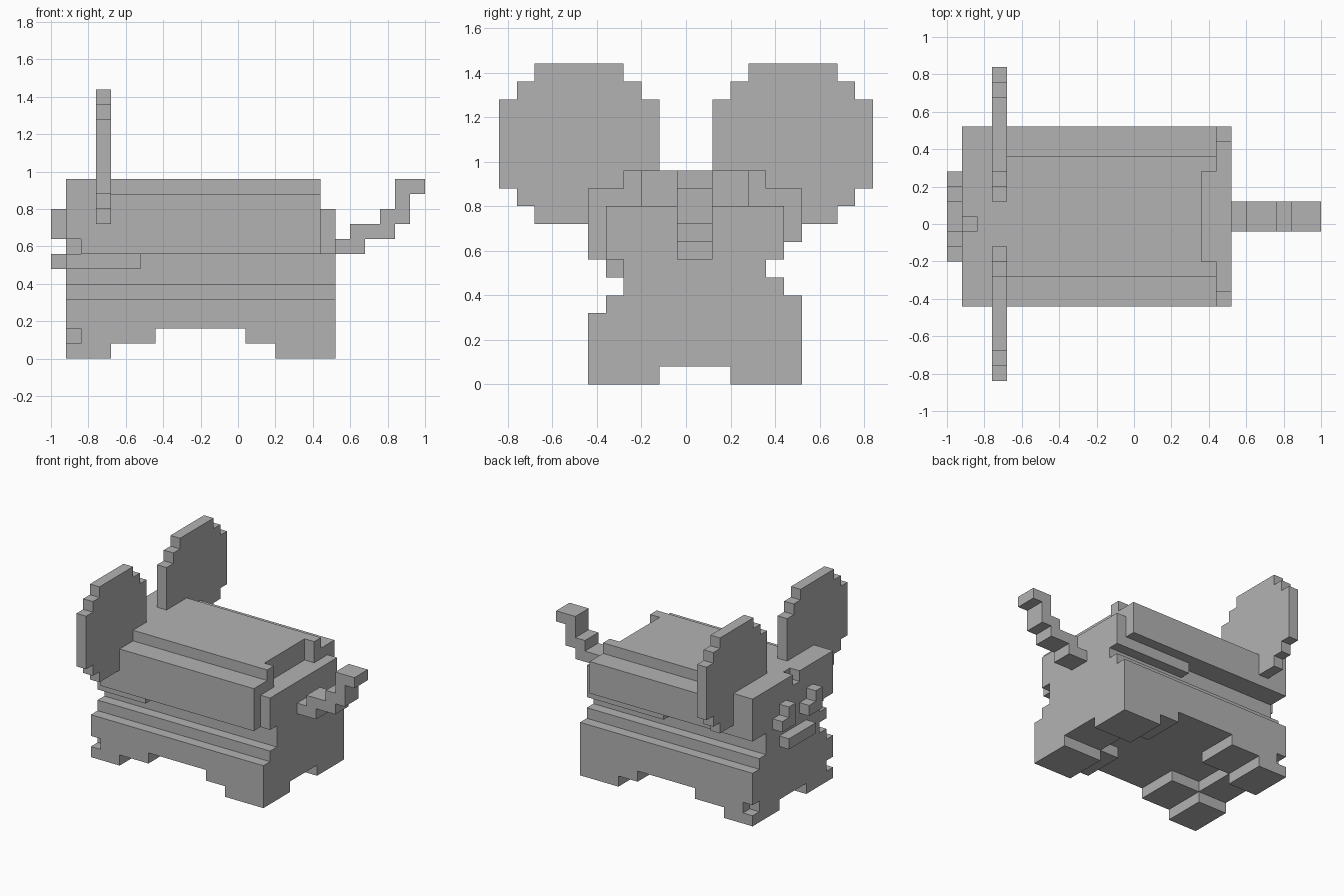
import bpy
import bmesh
from math import pi
from mathutils import Vector

U = 0.08                               # size of one block
ORIGIN = Vector((-1.0, -0.84, 0.0))    # corner of the block grid

cube = bpy.data.objects.get("Cube")
if cube:
    bpy.data.objects.remove(cube, do_unlink=True)

grey = bpy.data.materials.new("plain grey")
grey.use_nodes = True
grey.diffuse_color = (0.45, 0.45, 0.45, 1)
grey.node_tree.nodes["Principled BSDF"].inputs["Base Color"].default_value = grey.diffuse_color

AXES = [Vector(a) for a in ((1, 0, 0), (0, 1, 0), (0, 0, 1))]


def cells(box):
    """All grid cells in a box given as x, y and z ranges."""
    (x0, x1), (y0, y1), (z0, z1) = box
    return {(x, y, z) for x in range(x0, x1) for y in range(y0, y1) for z in range(z0, z1)}


def block_part(name, boxes, cuts=()):
    """Outer skin of the union of boxes minus the cuts, with flat areas merged."""
    solid = set().union(*map(cells, boxes)).difference(*map(cells, cuts))
    bm = bmesh.new()
    corners = {}

    def vert(p):
        key = tuple(round(c) for c in p)
        if key not in corners:
            corners[key] = bm.verts.new(ORIGIN + Vector(key) * U)
        return corners[key]

    for cell in solid:
        base = Vector(cell)
        for i, n in enumerate(AXES):
            a, b = AXES[(i + 1) % 3], AXES[(i + 2) % 3]
            for sign in (1, -1):
                if tuple(round(c) for c in base + n * sign) in solid:
                    continue
                p = base + n if sign > 0 else base
                loop = [p, p + a, p + a + b, p + b]
                bm.faces.new([vert(q) for q in loop[::sign]])
    bmesh.ops.dissolve_limit(bm, angle_limit=pi / 180, verts=bm.verts, edges=bm.edges)
    mesh = bpy.data.meshes.new(name)
    bm.to_mesh(mesh)
    bm.free()
    mesh.materials.append(grey)
    obj = bpy.data.objects.new(name, mesh)
    bpy.context.collection.objects.link(obj)
    return obj


RIGHT, LEFT, FULL = (5, 9), (13, 17), (5, 17)   # foot widths and body width
FRONT, BACK = (1, 4), (15, 19)                  # foot lengths
LENGTH = (1, 19)

# Lower body with stepped sides, hips and an arched belly
hips = [(span, side, (1, 2)) for span in ((1, 7), (13, 19)) for side in (RIGHT, LEFT)]
belly = [(span, FULL, (1, 2)) for span in (FRONT, BACK)]
block_part("lower_body", hips + belly + [
    (LENGTH, FULL, (2, 4)),
    (LENGTH, (6, 17), (4, 5)),
    (LENGTH, (7, 16), (5, 6)),
    (LENGTH, (7, 15), (6, 8)),
    ((1, 6), (6, 7), (6, 7)),
    ((11, 18), (15, 16), (7, 8)),
], cuts=[((1, 2), side, (1, 2)) for side in ((5, 6), (16, 17))])

# Four feet
for end, span in (("front", FRONT), ("back", BACK)):
    for hand, side in (("right", RIGHT), ("left", LEFT)):
        block_part(f"{end}_{hand}_foot", [(span, side, (0, 1))])

# Upper body with a raised back, notched at the rear
block_part("upper_body", [
    ((3, 18), FULL, (8, 11)),
    ((2, 18), (5, 7), (7, 8)),
    ((3, 18), (7, 15), (11, 12)),
], cuts=[((17, 18), (8, 14), (10, 12))])
block_part("rear_panel", [((18, 19), (6, 16), (7, 10))])

# Head and face
block_part("head", [((1, 3), FULL, (8, 12))], cuts=[((1, 2), (10, 11), (11, 12))])
for hand, y in (("right", 8), ("left", 12)):
    block_part(f"{hand}_eye", [((0, 1), (y, y + 2), (8, 9)), ((0, 1), (y, y + 1), (9, 10))])
block_part("mouth", [((0, 1), (9, 13), (6, 7))])

# Round flat ears, each stacked from three overlapping slabs
for hand, y in (("right", 0), ("left", 12)):
    block_part(f"{hand}_ear", [
        ((3, 4), (y + inset, y + 9 - inset), (11 - inset, 16 + inset)) for inset in range(3)])

# Tail climbing in steps
tail = [((19, 21), (7, 8)), ((20, 23), (8, 9)), ((22, 24), (9, 10)),
        ((23, 24), (10, 12)), ((24, 25), (11, 12))]
block_part("tail", [(x, (10, 12), z) for x, z in tail])
